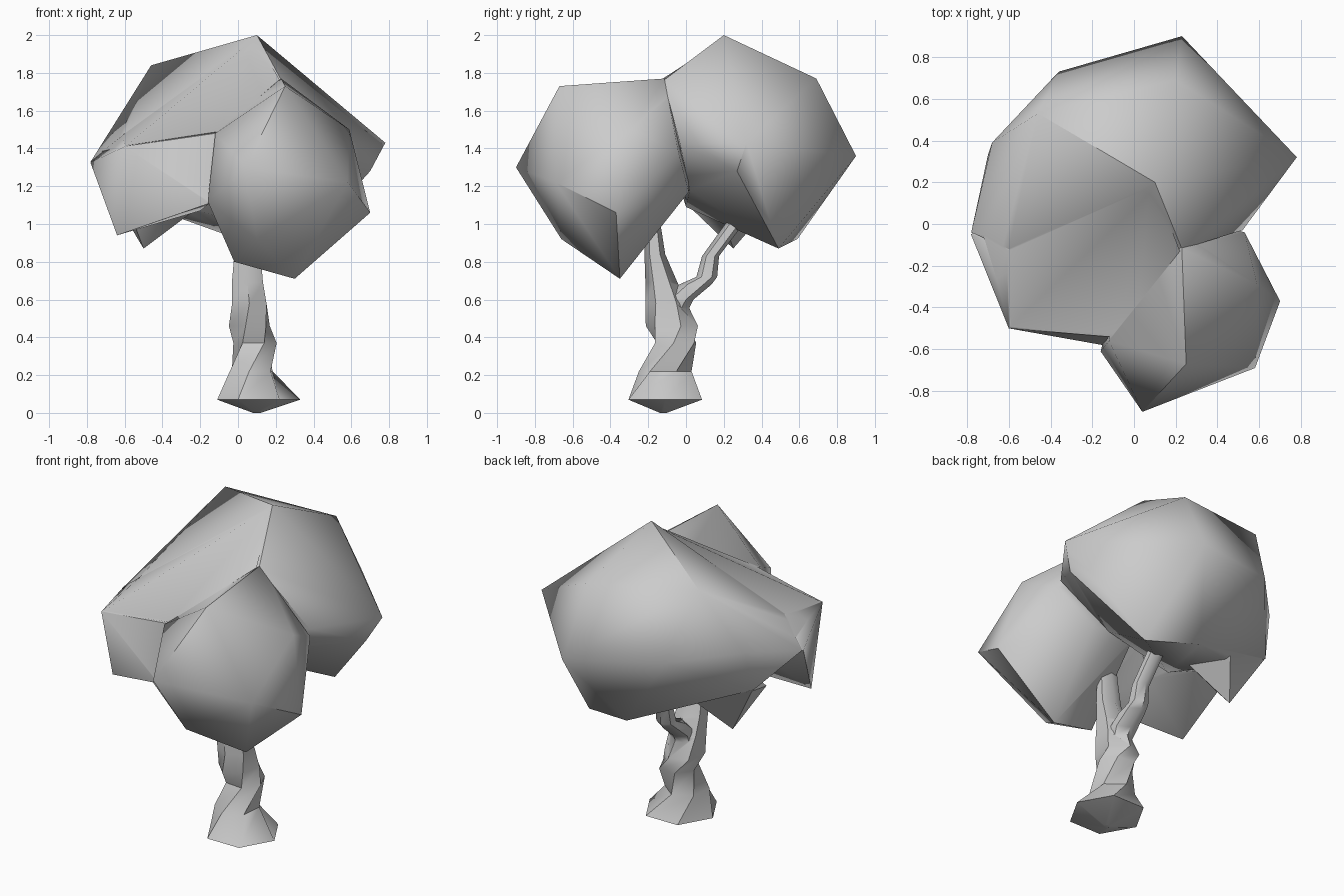
import bpy, bmesh
from math import radians, cos, sin, tau

if "Cube" in bpy.data.objects:
    bpy.data.objects.remove(bpy.data.objects["Cube"])


def make_object(name, bm):
    bmesh.ops.recalc_face_normals(bm, faces=bm.faces)
    mesh = bpy.data.meshes.new(name)
    bm.to_mesh(mesh)
    bm.free()
    ob = bpy.data.objects.new(name, mesh)
    bpy.context.collection.objects.link(ob)
    return ob


def hull(name, points):
    """Faceted foliage clump wrapped around a few corner points."""
    bm = bmesh.new()
    for p in points:
        bm.verts.new(p)
    bmesh.ops.convex_hull(bm, input=bm.verts)
    loose = [v for v in bm.verts if not v.link_faces]
    bmesh.ops.delete(bm, geom=loose, context='VERTS')
    return make_object(name, bm)


def limb(name, rings, sides):
    """Loft through rings of (x, y, z, rx, ry, twist in degrees)."""
    bm = bmesh.new()
    loops = []
    for x, y, z, rx, ry, twist in rings:
        angles = [radians(twist) + tau * i / sides for i in range(sides)]
        loops.append([bm.verts.new((x + rx * cos(a), y + ry * sin(a), z)) for a in angles])
    for a, b in zip(loops, loops[1:]):
        for i in range(sides):
            j = (i + 1) % sides
            bm.faces.new((a[i], a[j], b[j], b[i]))
    bm.faces.new(loops[0])
    bm.faces.new(loops[-1])
    return make_object(name, bm)


def activate(ob):
    bpy.ops.object.select_all(action='DESELECT')
    ob.select_set(True)
    bpy.context.view_layer.objects.active = ob


def smooth(ob, angle):
    activate(ob)
    bpy.ops.object.shade_smooth_by_angle(angle=radians(angle))


def merge(target, other):
    activate(target)
    mod = target.modifiers.new("union", 'BOOLEAN')
    mod.operation = 'UNION'
    mod.solver = 'EXACT'
    mod.object = other
    bpy.ops.object.modifier_apply(modifier=mod.name)
    bpy.data.objects.remove(other, do_unlink=True)


# Foliage: back clump, front clump, left clump, hanging lobe and filled valley
canopy = hull("canopy", [
    (.10, .20, 2.0), (.78, .32, 1.43), (.70, .27, 1.28), (.33, .49, .87),
    (.0, .59, .92), (.23, .90, 1.36), (.20, .69, 1.77), (-.36, .73, 1.43),
    (-.46, .53, 1.84), (-.68, .39, 1.45), (-.70, .33, 1.2), (-.50, .30, 1.1),
    (-.78, -.04, 1.33), (-.60, -.12, 1.48), (.23, -.12, 1.76),
    (.52, -.03, 1.42), (.2, .02, 1.18), (-.25, .0, 1.09)])
clumps = {
    "front_clump": [
        (.04, -.90, 1.30), (.58, -.69, 1.22), (.70, -.37, 1.06), (.59, -.29, 1.50),
        (.53, -.04, 1.38), (.25, -.67, 1.73), (.229, -.115, 1.77), (.30, -.35, .71),
        (-.02, -.40, .80), (.10, -.66, .92), (-.16, -.61, 1.12), (-.12, -.56, 1.48),
        (.02, .01, 1.2), (.32, .015, 1.17), (0, .0, 1.5)],
    "left_clump": [
        (-.781, -.05, 1.325), (-.60, -.50, 1.41), (-.64, -.33, .94), (-.61, -.12, 1.47),
        (-.15, -.58, 1.11), (-.12, -.54, 1.48), (-.2, -.1, 1.07), (.05, .05, 1.3),
        (.1, -.2, 1.6), (-.6, .1, 1.3)],
    "hanging_lobe": [
        (-.50, .25, .87), (-.69, .33, 1.19), (-.58, .03, 1.08), (-.22, .18, 1.08),
        (-.34, .45, 1.1), (-.3, .2, 1.4)],
    "valley_fill": [
        (.09, .21, 1.985), (-.72, -.06, 1.385), (-.605, -.13, 1.475), (-.59, -.49, 1.415),
        (-.10, -.54, 1.49), (.22, -.13, 1.765), (-.1, .0, 1.3)]}
for clump_name, pts in clumps.items():
    merge(canopy, hull(clump_name, pts))
smooth(canopy, 52)

# Twisted trunk running up into the front branch
trunk = limb("trunk", [
    (.10, -.12, 0, .02, .02, 0),
    (.11, -.11, .07, .22, .225, 0),
    (.07, -.11, .22, .125, .14, 25),
    (.09, -.055, .37, .115, .12, 55),
    (.06, -.075, .46, .115, .14, 80),
    (.06, -.105, .58, .105, .11, 90),
    (.05, -.13, .69, .095, .085, 90),
    (.05, -.165, .84, .08, .055, 90),
    (.05, -.175, 1.0, .07, .04, 90),
    (.05, -.18, 1.2, .05, .035, 90)], 6)

# Rear branch
branch = limb("rear_branch", [
    (.06, -.10, .50, .06, .09, 90),
    (.06, -.04, .60, .08, .08, 90),
    (.06, .05, .68, .07, .085, 90),
    (.06, .11, .72, .058, .055, 90),
    (.06, .13, .83, .05, .045, 90),
    (.05, .27, 1.02, .05, .048, 90),
    (.05, .38, 1.2, .04, .035, 90)], 6)
merge(trunk, branch)
smooth(trunk, 50)
